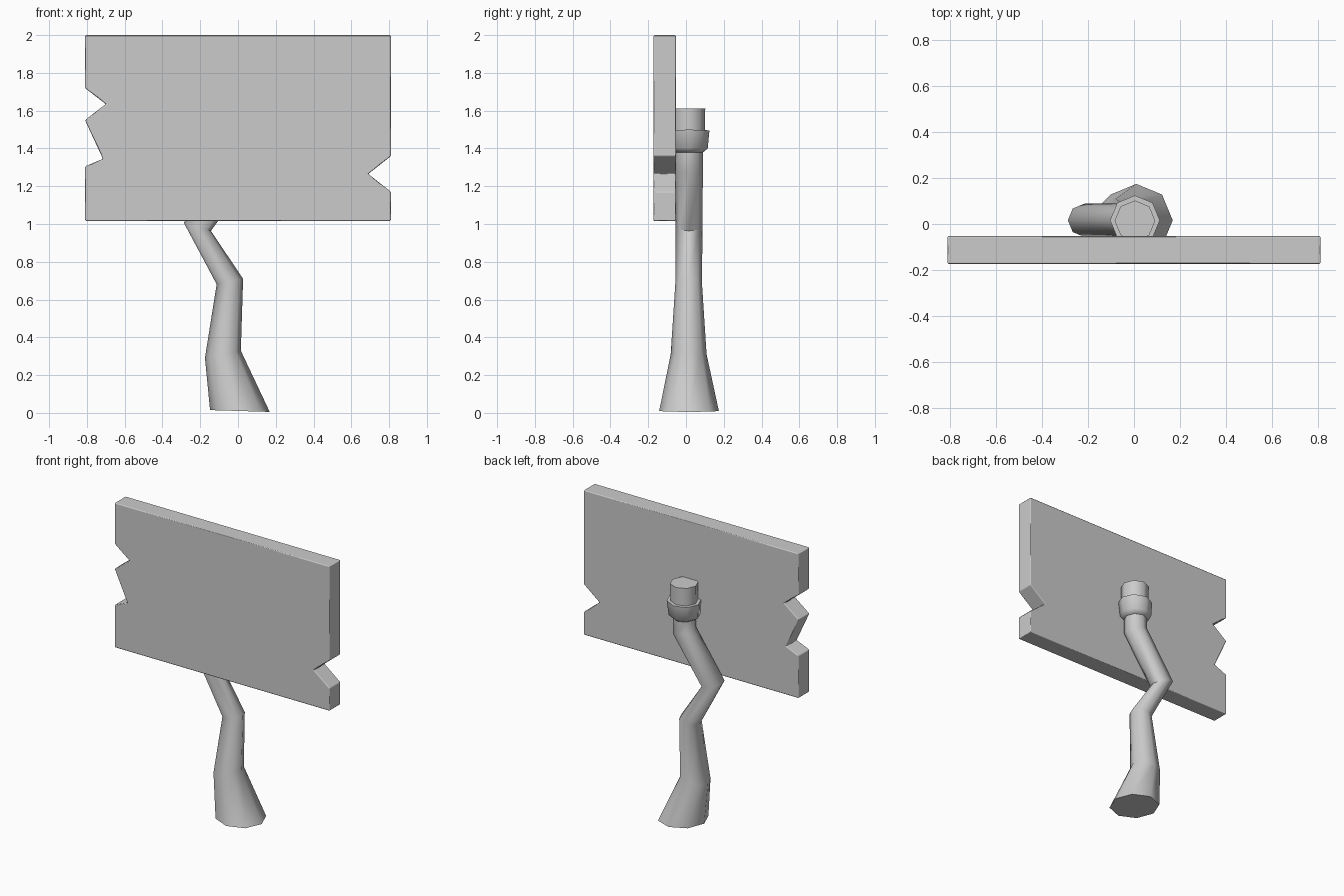
import bpy, bmesh, math
from mathutils import Vector

cube = bpy.data.objects.get("Cube")
if cube:
    bpy.data.objects.remove(cube, do_unlink=True)

grey = bpy.data.materials.new("plain_grey")
grey.use_nodes = True
colour = (0.6, 0.6, 0.6, 1)
grey.diffuse_color = colour
grey.node_tree.nodes["Principled BSDF"].inputs["Base Color"].default_value = colour

SIDES = 8


def finish(name, bm):
    """Turn a bmesh into a named grey object with outward normals."""
    bmesh.ops.recalc_face_normals(bm, faces=bm.faces)
    mesh = bpy.data.meshes.new(name)
    bm.to_mesh(mesh)
    bm.free()
    mesh.materials.append(grey)
    obj = bpy.data.objects.new(name, mesh)
    bpy.context.collection.objects.link(obj)
    return obj


def smooth(obj, degrees):
    bpy.ops.object.select_all(action='DESELECT')
    obj.select_set(True)
    bpy.context.view_layer.objects.active = obj
    bpy.ops.object.shade_smooth_by_angle(angle=math.radians(degrees))


def tube(name, rings):
    """Eight-sided tube; each ring is x, y, z, radius and tilt (rise per x)."""
    bm = bmesh.new()
    loops = []
    for x, y, z, r, tilt in rings:
        loop = []
        for i in range(SIDES):
            a = math.tau * i / SIDES
            dx = r * math.cos(a)
            loop.append(bm.verts.new((x + dx, y + r * math.sin(a), z + tilt * dx)))
        loops.append(loop)
    for low, high in zip(loops, loops[1:]):
        for i in range(SIDES):
            j = (i + 1) % SIDES
            bm.faces.new((low[i], low[j], high[j], high[i]))
    bm.faces.new(loops[0])
    bm.faces.new(loops[-1])
    obj = finish(name, bm)
    smooth(obj, 60)
    return obj


# Crooked pole with a flared foot
tube("pole", [
    (0.01, 0.016, 0.01, 0.158, -0.03),
    (-0.08, 0.014, 0.31, 0.095, 0.2),
    (-0.043, 0.014, 0.695, 0.07, 0.2),
    (-0.215, 0.016, 0.985, 0.072, -0.3),
    (0.0, 0.016, 1.29, 0.073, -0.3),
    (0.0, 0.016, 1.40, 0.073, 0.0),
])

# Collar and plug at the pole head
tube("pole_collar", [
    (0.0, 0.016, 1.378, 0.073, 0.0),
    (0.0, 0.016, 1.40, 0.099, 0.04),
    (0.004, 0.016, 1.495, 0.108, 0.04),
])
tube("pole_plug", [
    (0.004, 0.014, 1.47, 0.086, 0.0),
    (0.004, 0.014, 1.612, 0.088, 0.0),
])

# Sign board with splintered notches in both ends
outline = [
    (-0.81, 1.016), (0.81, 1.016),
    (0.81, 1.17), (0.69, 1.265), (0.81, 1.36),
    (0.81, 2.0), (-0.81, 2.0),
    (-0.81, 1.72), (-0.70, 1.635), (-0.81, 1.55),
    (-0.715, 1.345), (-0.81, 1.305),
]
bm = bmesh.new()
front = bm.faces.new([bm.verts.new((x, -0.173, z)) for x, z in outline])
back = bmesh.ops.extrude_face_region(bm, geom=[front])
bmesh.ops.translate(bm, vec=Vector((0, 0.12, 0)),
                    verts=[v for v in back["geom"] if isinstance(v, bmesh.types.BMVert)])
board = finish("sign_board", bm)

# Softly eased front and back edges
bevel = board.modifiers.new("eased_edges", 'BEVEL')
bevel.width = 0.006
bevel.segments = 1
bevel.limit_method = 'ANGLE'
bevel.harden_normals = True
smooth(board, 60)
